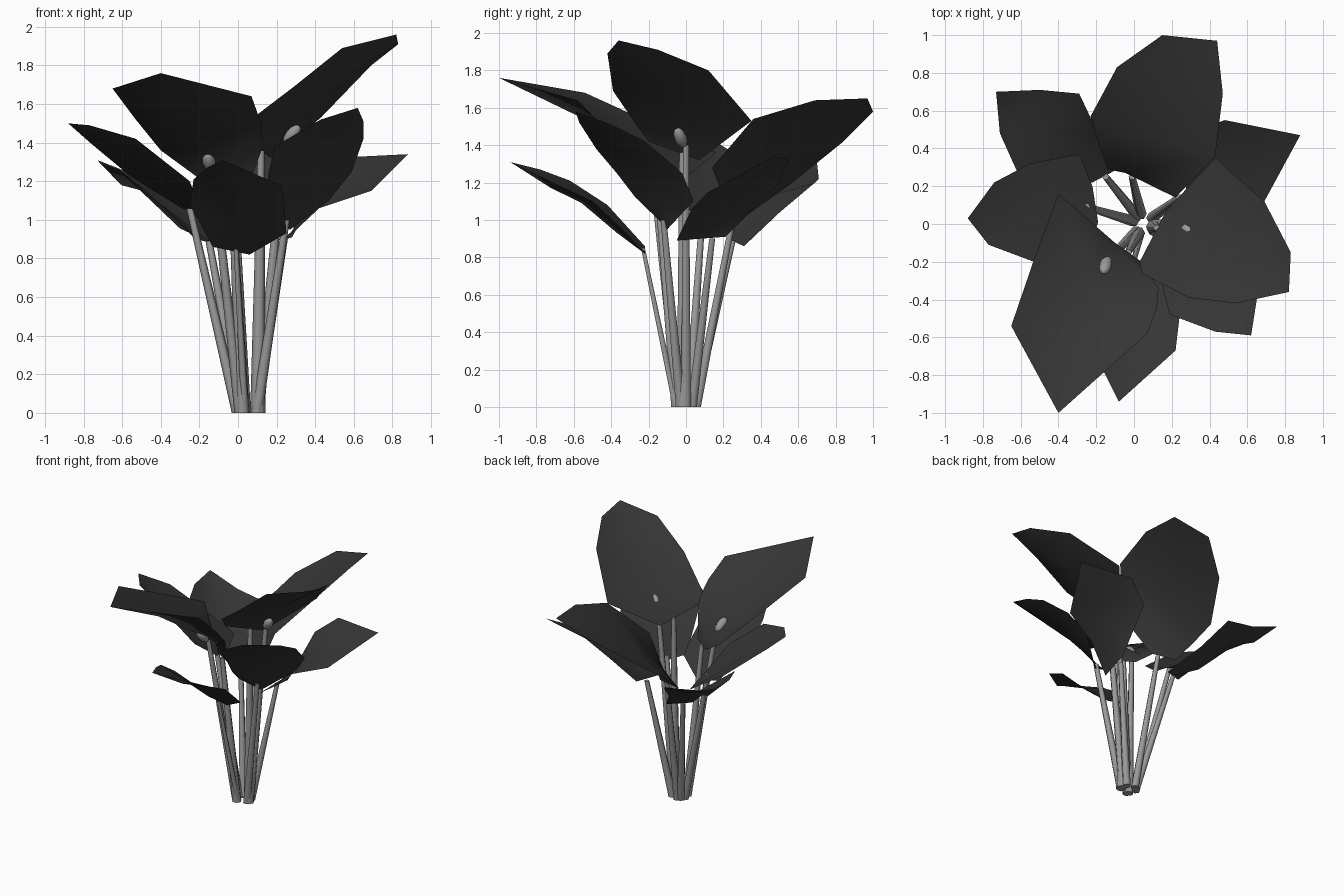
import bpy, bmesh, math
from mathutils import Vector

cube = bpy.data.objects.get("Cube")
if cube:
    bpy.data.objects.remove(cube, do_unlink=True)


def make_material(name, grey):
    mat = bpy.data.materials.new(name)
    mat.use_nodes = True
    colour = (grey, grey, grey, 1)
    mat.diffuse_color = colour
    shader = mat.node_tree.nodes["Principled BSDF"]
    shader.inputs["Base Color"].default_value = colour
    shader.inputs["Roughness"].default_value = 0.8
    return mat


LEAF_DARK = make_material("dark leaf grey", 0.036)
STEM_GREY = make_material("stem grey", 0.32)
CENTRE = Vector((0.05, 0, 0))


def finish(bm, name, material):
    """Turn a bmesh into a smooth shaded, single colour object."""
    mesh = bpy.data.meshes.new(name)
    bm.to_mesh(mesh)
    bm.free()
    mesh.materials.append(material)
    for face in mesh.polygons:
        face.use_smooth = True
    obj = bpy.data.objects.new(name, mesh)
    bpy.context.scene.collection.objects.link(obj)
    return obj


def leaf(name, left, right, tip, tip_left=None, sag=0.06):
    """Folded blade: two rims from base to tip, the midrib sinking most near the base."""
    rims = list(zip(left, right)) + [(tip_left or tip, tip)]
    last = len(rims) - 1
    bm = bmesh.new()
    rows = []
    for i, (a, b) in enumerate(rims):
        a, b = Vector(a), Vector(b)
        middle = (a + b) / 2
        if 0 < i < last:
            middle.z -= sag * (1.2 - 0.6 * i / last)
        rows.append([bm.verts.new(p) for p in (a, middle, b)])
    for low, high in zip(rows, rows[1:]):
        for k in range(2):
            bm.faces.new((low[k], low[k + 1], high[k + 1], high[k]))
    bmesh.ops.remove_doubles(bm, verts=bm.verts, dist=0.0005)
    bmesh.ops.recalc_face_normals(bm, faces=bm.faces)
    if sum(face.normal.z for face in bm.faces) < 0:
        bmesh.ops.reverse_faces(bm, faces=bm.faces)
    return finish(bm, name, material=LEAF_DARK)


def stem(name, top, thick=0.03, thin=0.018, sides=6):
    """Tapered stalk fanning out of the shared foot to the given point."""
    top = Vector(top)
    outward = Vector((top.x, top.y, 0)) - CENTRE
    foot = CENTRE + outward.normalized() * 0.055
    bm = bmesh.new()
    rings = []
    for centre, radius in ((foot, thick), (top, thin)):
        ring = []
        for i in range(sides):
            angle = math.tau * i / sides
            offset = Vector((math.cos(angle), math.sin(angle), 0))
            ring.append(bm.verts.new(centre + offset * radius))
        rings.append(ring)
    for i in range(sides):
        j = (i + 1) % sides
        bm.faces.new((rings[0][i], rings[0][j], rings[1][j], rings[1][i]))
    bm.faces.new(reversed(rings[0]))
    bm.faces.new(rings[1])
    obj = finish(bm, name, STEM_GREY)
    for face in obj.data.polygons:
        face.use_smooth = len(face.vertices) == 4
    return obj


def bud(name, centre, lean):
    """Small oval bud leaning along a direction."""
    bm = bmesh.new()
    bmesh.ops.create_uvsphere(bm, u_segments=10, v_segments=6, radius=1)
    obj = finish(bm, name, STEM_GREY)
    obj.scale = (0.034, 0.034, 0.064)
    obj.location = centre
    obj.rotation_euler = Vector(lean).to_track_quat("Z", "Y").to_euler()
    return obj


# Upper leaves
leaf("back_leaf",
     [(-.14, .29, 1), (-.19, .43, 1.1), (-.23, .57, 1.2), (-.09, .83, 1.41)],
     [(.05, .25, 1), (.22, .14, 1.28), (.43, .36, 1.54), (.47, .69, 1.64)],
     tip=(.44, .97, 1.65), tip_left=(.15, 1, 1.58))
leaf("tall_left_leaf",
     [(.17, .07, 1.32), (.43, .35, 1.53), (.69, .12, 1.8), (.83, -.15, 1.91)],
     [(.03, -.2, 1.42), (.04, -.26, 1.5), (.29, -.39, 1.69), (.54, -.42, 1.89)],
     tip=(.82, -.36, 1.96), sag=0.1)
leaf("front_right_leaf",
     [(-.1, -.1, 1.14), (-.4, .16, 1.36), (-.53, -.19, 1.52), (-.65, -.54, 1.68)],
     [(.04, -.2, 1.15), (.13, -.34, 1.38), (.12, -.45, 1.5), (.07, -.58, 1.64)],
     tip=(-.4, -1, 1.76), sag=0.15)

# Middle leaves
leaf("right_leaf",
     [(-.22, .2, 1.03), (-.29, .37, 1.06), (-.55, .32, 1.22), (-.74, .22, 1.38)],
     [(-.19, .01, 1.05), (-.25, -.18, 1.2), (-.53, -.2, 1.42), (-.77, -.11, 1.49)],
     tip=(-.88, .03, 1.5))
leaf("front_left_leaf",
     [(.27, -.1, .95), (.47, .04, 1.1), (.59, -.02, 1.25), (.65, -.22, 1.42), (.65, -.4, 1.51)],
     [(.12, -.16, 1.02), (.14, -.27, 1.12), (.16, -.37, 1.25), (.19, -.48, 1.38), (.43, -.57, 1.52)],
     tip=(.62, -.59, 1.58))

# Lower leaves
leaf("back_left_leaf",
     [(.28, .21, .91), (.32, .49, 1.19), (.48, .55, 1.32)],
     [(.22, -.05, .89), (.42, .03, 1.06), (.69, .12, 1.15)],
     tip=(.88, .47, 1.34), sag=0.05)
leaf("back_right_leaf",
     [(-.05, .31, .86), (-.2, .5, 1.04), (-.29, .69, 1.2), (-.5, .71, 1.22)],
     [(-.22, .22, .9), (-.4, .2, 1.08), (-.62, .28, 1.26), (-.71, .48, 1.29)],
     tip=(-.73, .7, 1.31), sag=0.1)
leaf("front_leaf",
     [(.06, -.22, .82), (.25, -.32, .93), (.24, -.5, 1.1), (.22, -.67, 1.18)],
     [(-.13, -.22, .86), (-.25, -.42, 1.08), (-.23, -.62, 1.21), (-.16, -.78, 1.27)],
     tip=(-.08, -.94, 1.31), sag=0.07)

# Stalk under each leaf
stem("back_stem", (-.01, .25, 1))
stem("tall_left_stem", (.12, -.02, 1.36), thick=0.04)
stem("front_right_stem", (-.03, -.15, 1.14), thick=0.035)
stem("right_stem", (-.25, .09, 1.06))
stem("front_left_stem", (.25, -.12, 1))
stem("back_left_stem", (.24, .14, .9))
stem("back_right_stem", (-.15, .25, .89))
stem("front_stem", (-.01, -.23, .85), thick=0.02, thin=0.012)

# Two bud stalks with oval buds
stem("left_bud_stem", (.24, 0, 1.4))
bud("left_bud", (.28, -.03, 1.44), lean=(.7, -.35, .9))
stem("right_bud_stem", (-.13, -.18, 1.26))
bud("right_bud", (-.15, -.22, 1.3), lean=(-.2, -.7, .8))
